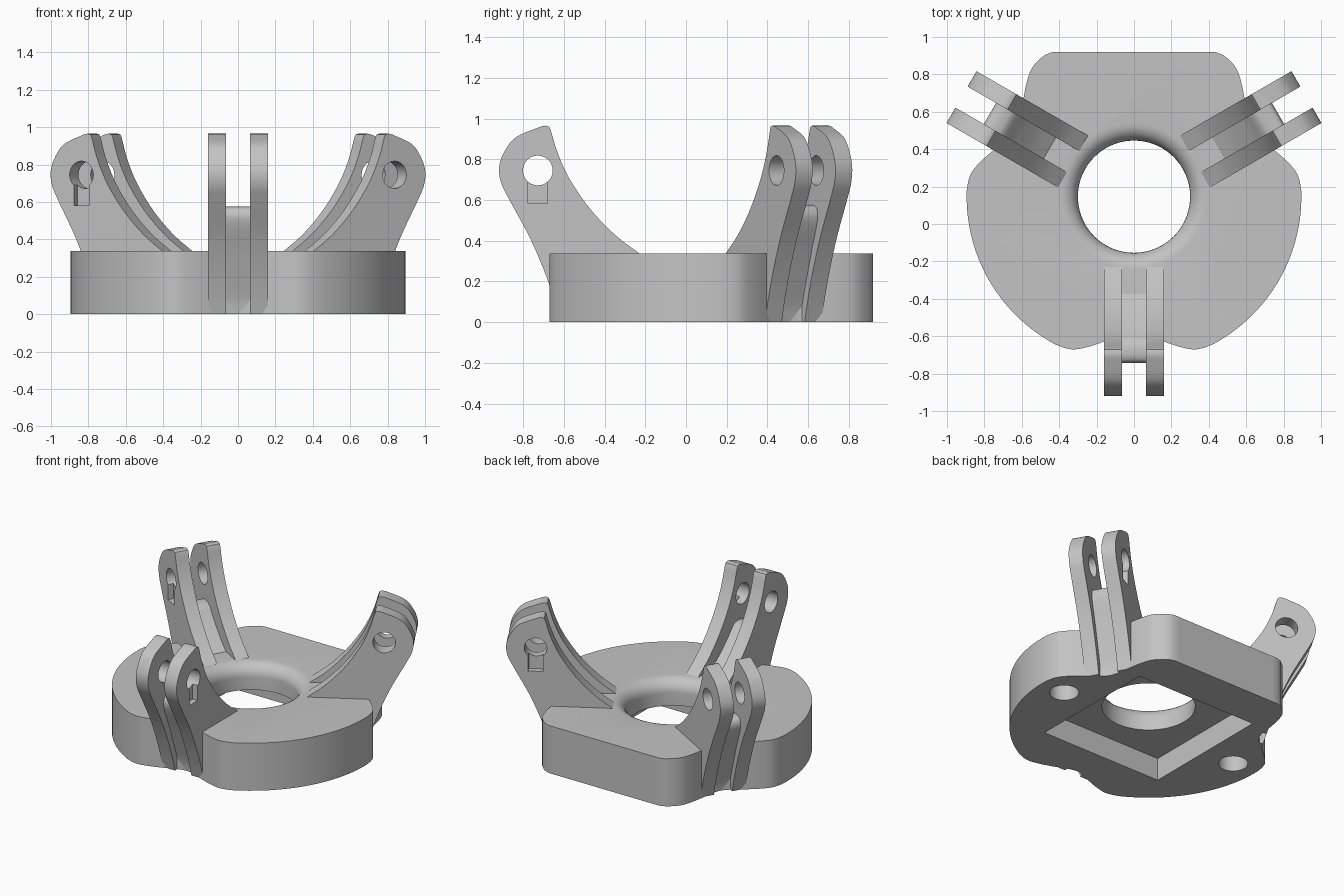
import bpy, bmesh, math
from mathutils import Matrix, Vector

cube = bpy.data.objects.get("Cube")
if cube:
    bpy.data.objects.remove(cube, do_unlink=True)

HUB_Y = 0.146          # centre of the three-fold symmetry
BASE_H = 0.338

grey = bpy.data.materials.new("plain_grey")
grey.use_nodes = True
GREY = (0.55, 0.55, 0.55, 1)
grey.diffuse_color = GREY
grey.node_tree.nodes["Principled BSDF"].inputs["Base Color"].default_value = GREY


def spline(pts, n=6):
    """Smooth open curve through the given 2D points."""
    p = [Vector(q) for q in pts]
    p = [2 * p[0] - p[1]] + p + [2 * p[-1] - p[-2]]
    out = []
    for a, b, c, d in zip(p, p[1:], p[2:], p[3:]):
        for i in range(n):
            t = i / n
            out.append(0.5 * (2 * b + (c - a) * t + (2 * a - 5 * b + 4 * c - d) * t * t
                              + (3 * b - a - 3 * c + d) * t ** 3))
    return out + [p[-2]]


def make(name, bm):
    bmesh.ops.recalc_face_normals(bm, faces=bm.faces)
    me = bpy.data.meshes.new(name)
    bm.to_mesh(me)
    bm.free()
    me.materials.append(grey)
    ob = bpy.data.objects.new(name, me)
    bpy.context.collection.objects.link(ob)
    return ob


def prism(name, pts, lift, axis):
    """Extrude a closed outline of 3D points along axis."""
    bm = bmesh.new()
    face = bm.faces.new([bm.verts.new(lift(p)) for p in pts])
    new = bmesh.ops.extrude_face_region(bm, geom=[face])["geom"]
    bmesh.ops.translate(bm, vec=axis, verts=[v for v in new if isinstance(v, bmesh.types.BMVert)])
    return make(name, bm)


def box(name, size, loc):
    bm = bmesh.new()
    bmesh.ops.create_cube(bm, size=1, matrix=Matrix.Translation(loc) @ Matrix.Diagonal((*size, 1)))
    return make(name, bm)


def cylinder(name, radius, depth, loc, turn=Matrix()):
    bm = bmesh.new()
    bmesh.ops.create_cone(bm, cap_ends=True, segments=48, radius1=radius, radius2=radius,
                          depth=depth, matrix=Matrix.Translation(loc) @ turn)
    return make(name, bm)


def carve(ob, cutters):
    """Subtract the cutters, bake the result and remove the cutters."""
    for c in cutters:
        c.hide_render = True
        m = ob.modifiers.new("cut", "BOOLEAN")
        m.operation, m.solver, m.object = "DIFFERENCE", "EXACT", c
    dg = bpy.context.evaluated_depsgraph_get()
    dg.update()
    me = bpy.data.meshes.new_from_object(ob.evaluated_get(dg))
    ob.modifiers.clear()
    ob.data = me
    for c in cutters:
        bpy.data.objects.remove(c, do_unlink=True)


def smooth(ob):
    bpy.ops.object.select_all(action="DESELECT")
    bpy.context.view_layer.objects.active = ob
    ob.select_set(True)
    bpy.ops.object.shade_smooth_by_angle(angle=math.radians(30))


# Base outline: a notch under each arm, round lobes, flat rear edge
notch = spline([(0, 0.72), (5, 0.738), (11.7, 0.791), (16.7, 0.837), (20.8, 0.873),
                (24, 0.888), (28, 0.895)], 4)
half = notch + [Vector((a, 0.895)) for a in range(31, 60, 3)]
sector = [(-a, r) for a, r in reversed(half[1:])] + [tuple(h) for h in half]
outline = []
for arm in (-90, 30, 150):
    for a, r in sector + [(60, 0.895)]:
        t = math.radians(arm + a)
        outline.append((r * math.cos(t), HUB_Y + min(r * math.sin(t), 0.774)))
base = prism("base", outline, lambda p: (p[0], p[1], 0), (0, 0, BASE_H))

# Central bore with a rounded upper lip
lip = 0.09
prof = [(0, -0.1), (0.3, -0.1)]
for i in range(9):
    t = math.pi - i * math.pi / 16
    prof.append((0.3 + lip + lip * math.cos(t), BASE_H - lip + lip * math.sin(t)))
prof += [(0.41, BASE_H + 0.02), (0, BASE_H + 0.02)]
bm = bmesh.new()
vs = [bm.verts.new((r, HUB_Y, z)) for r, z in prof]
edges = [bm.edges.new(e) for e in zip(vs, vs[1:])]
bmesh.ops.spin(bm, geom=vs + edges, cent=(0, HUB_Y, 0), axis=(0, 0, 1),
               angle=math.tau, steps=72)
bmesh.ops.remove_doubles(bm, verts=bm.verts, dist=1e-5)
bore = make("bore_cutter", bm)

# Square pocket and two blind holes underneath
pocket = box("pocket_cutter", (0.95, 0.95, 0.32), (0, HUB_Y, 0))
screws = [cylinder("screw_cutter", 0.095, 0.44, (s * 0.71, HUB_Y, 0)) for s in (-1, 1)]
carve(base, [bore, pocket] + screws)
smooth(base)

# Fin side profile (y, z): inner sweep, rounded tip, outer sweep, buried root
fin_profile = (
    spline([(-0.23, BASE_H), (-0.35, 0.43), (-0.47, 0.555), (-0.57, 0.70),
            (-0.63, 0.83), (-0.665, 0.945)])
    + [Vector((-0.672, 0.96)), Vector((-0.69, 0.965))]
    + spline([(-0.71, 0.962), (-0.83, 0.912), (-0.885, 0.85), (-0.917, 0.77), (-0.91, 0.69),
              (-0.87, 0.605), (-0.77, 0.42), (-0.70, 0.26), (-0.65, 0.12), (-0.615, 0)])
    + [Vector(p) for p in ((-0.54, 0), (-0.54, 0.2), (-0.31, 0.26))])

# Web profile joining each pair of fins
web_profile = (
    spline([(-0.36, BASE_H - 0.01), (-0.46, 0.40), (-0.56, 0.49), (-0.62, 0.555),
            (-0.66, 0.573), (-0.71, 0.572), (-0.738, 0.55), (-0.738, 0.49),
            (-0.68, 0.34), (-0.63, 0.2), (-0.59, 0.08), (-0.575, 0)])
    + [Vector(p) for p in ((-0.54, 0), (-0.54, 0.2))])

across = Matrix.Rotation(math.pi / 2, 4, "Y")
for k, side in enumerate(("front", "left", "right")):
    spin = (Matrix.Translation((0, HUB_Y, 0)) @ Matrix.Rotation(k * math.tau / 3, 4, "Z")
            @ Matrix.Translation((0, -HUB_Y, 0)))
    parts = []
    for label, x in (("plain", -0.16), ("slotted", 0.065)):
        fin = prism(f"{side}_{label}_fin", fin_profile, lambda p: (x, p.x, p.y), (0.095, 0, 0))
        cutters = [cylinder("pin_cutter", 0.073, 0.6, (0, -0.728, 0.745), across)]
        if label == "slotted":   # shallow nut slot below the pin hole
            cutters.append(box("slot_cutter", (0.1, 0.095, 0.14), (0.17, -0.728, 0.652)))
        carve(fin, cutters)
        parts.append(fin)
    parts.append(prism(f"{side}_web", web_profile, lambda p: (-0.068, p.x, p.y), (0.136, 0, 0)))
    for ob in parts:
        ob.data.transform(spin)
        smooth(ob)
